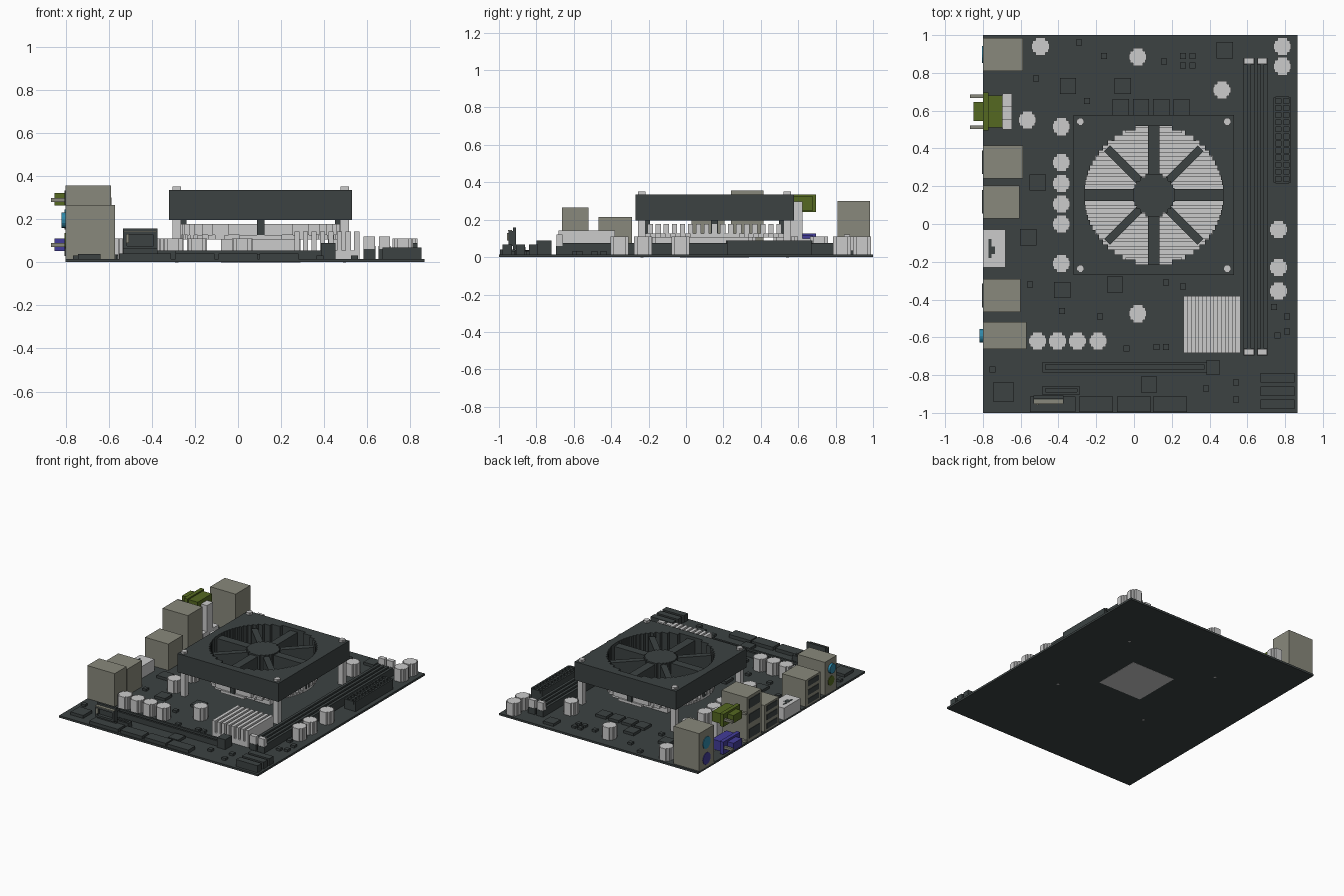
import bpy
import bmesh
from math import radians, sqrt
from mathutils import Matrix, Vector

cube = bpy.data.objects.get("Cube")
if cube:
    bpy.data.objects.remove(cube, do_unlink=True)


def material(name, r, g, b):
    mat = bpy.data.materials.new(name)
    mat.use_nodes = True
    mat.diffuse_color = (r, g, b, 1)
    bsdf = next(n for n in mat.node_tree.nodes if n.type == 'BSDF_PRINCIPLED')
    bsdf.inputs["Base Color"].default_value = (r, g, b, 1)
    return mat


DARK = material("charcoal", .045, .055, .055)
LIGHT = material("light grey", .6, .6, .6)
TAUPE = material("taupe metal", .25, .25, .2)
GREEN = material("olive green", .09, .14, .015)
PURPLE = material("violet", .055, .045, .32)
TEAL = material("teal", .03, .25, .4)

TOP = .015                      # upper face of the board
CX, CY = .105, .153             # cooler centre


def finish(name, bm, mat):
    bmesh.ops.recalc_face_normals(bm, faces=bm.faces)
    mesh = bpy.data.meshes.new(name)
    bm.to_mesh(mesh)
    bm.free()
    mesh.materials.append(mat)
    obj = bpy.data.objects.new(name, mesh)
    bpy.context.collection.objects.link(obj)
    return obj


def add_box(bm, x0, x1, y0, y1, z0, z1):
    size = Matrix.Diagonal((x1 - x0, y1 - y0, z1 - z0, 1))
    centre = Vector((x0 + x1, y0 + y1, z0 + z1)) / 2
    return bmesh.ops.create_cube(bm, size=1, matrix=Matrix.Translation(centre) @ size)["verts"]


def boxes(name, mat, *spans):
    bm = bmesh.new()
    for span in spans:
        add_box(bm, *span)
    return finish(name, bm, mat)


def squares(name, mat, points, half, z0, z1):
    return boxes(name, mat, *[(x - half, x + half, y - half, y + half, z0, z1) for x, y in points])


def prism(name, mat, outlines, z0, z1):
    """Extrude flat outlines; inner outlines become holes."""
    bm = bmesh.new()
    edges = []
    for outline in outlines:
        ring = [bm.verts.new((x, y, z0)) for x, y in outline]
        edges += [bm.edges.new((a, b)) for a, b in zip(ring, ring[1:] + ring[:1])]
    bmesh.ops.triangle_fill(bm, edges=edges, use_beauty=True)
    grown = bmesh.ops.extrude_face_region(bm, geom=bm.faces[:])["geom"]
    moved = [v for v in grown if isinstance(v, bmesh.types.BMVert)]
    bmesh.ops.translate(bm, verts=moved, vec=(0, 0, z1 - z0))
    return finish(name, bm, mat)


def stepped_circle(cx, cy, radius, steps):
    """Circle outline built from square stair steps."""
    quarter = []
    for i in range(steps):
        low, high = radius * i / steps, radius * (i + 1) / steps
        mid = (low + high) / 2
        width = sqrt(radius ** 2 - mid ** 2)
        if i:
            quarter.append((width, low))
        quarter.append((width, high))
    right = [(x, -y) for x, y in reversed(quarter)] + quarter
    left = [(-x, -y) for x, y in right]
    return [(cx + x, cy + y) for x, y in right + left]


def disc(name, mat, x, y, z, radius, depth):
    """Round plate facing the rear panel side."""
    bm = bmesh.new()
    place = Matrix.Translation((x, y, z)) @ Matrix.Rotation(radians(90), 4, 'Y')
    bmesh.ops.create_cone(bm, cap_ends=True, segments=16, radius1=radius,
                          radius2=radius, depth=depth, matrix=place)
    return finish(name, bm, mat)


# Board
boxes("circuit_board", DARK, (-.8, .866, -1, 1, 0, TOP))

# Rear ports: y range, inner x, height
ports = {
    "keyboard_mouse_port": (.81, .985, -.587, .3),
    "network_port": (.24, .415, -.588, .355),
    "upper_usb_port": (.03, .205, -.605, .215),
    "lower_usb_port": (-.467, -.29, -.602, .215),
    "audio_port": (-.662, -.52, -.57, .265),
}
for name, (y0, y1, x1, top) in ports.items():
    boxes(name, TAUPE, (-.8, x1, y0, y1, TOP, top))
    if "usb" in name or "network" in name:
        step = (top - TOP) / 3
        boxes(name + "_openings", DARK, *[
            (-.804, -.799, y0 + .025, y1 - .025, TOP + step * (i + .2), TOP + step * (i + .8))
            for i in range(3)])
for z, mat, label in ((.2, TEAL, "mouse"), (.08, PURPLE, "keyboard")):
    disc(label + "_socket", mat, -.8, .898, z, .045, .008)
disc("line_in_jack", TEAL, -.806, -.592, .195, .036, .024)
disc("line_out_jack", GREEN, -.8, -.592, .1, .036, .008)

# Flat light connector beside the ports
boxes("side_connector", LIGHT, (-.8, -.68, -.23, -.03, TOP, .105))
boxes("side_connector_slots", DARK, (-.77, -.755, -.18, -.08, .104, .107),
      (-.755, -.735, -.16, -.12, .104, .107))

# Two stacked video connectors
for name, mat, z in (("upper_video_port", GREEN, .24), ("lower_video_port", PURPLE, .03)):
    boxes(name, mat, (-.8, -.77, .495, .695, z, z + .095),
          (-.77, -.695, .51, .68, z + .01, z + .085),
          (-.85, -.8, .545, .645, z + .022, z + .08))
    boxes(name + "_screws", TAUPE, *[
        (-.868, -.78, y - .009, y + .009, z + .04, z + .058) for y in (.513, .677)])
boxes("video_port_support", LIGHT, (-.695, -.645, .5, .69, TOP, .1),
      (-.695, -.645, .55, .622, .1, .297))

# Capacitors
cap_points = [(-.495, .94), (.02, .885), (.785, .94), (.785, .835), (.465, .71), (-.565, .55),
              (.765, -.03), (.765, -.23), (.765, -.355), (.02, -.475)]
cap_points += [(-.385, y) for y in (.515, .325, .215, .105, 0, -.21)]
cap_points += [(x, -.62) for x in (-.51, -.405, -.3, -.19)]
for i, (x, y) in enumerate(cap_points):
    prism("capacitor_%d" % i, LIGHT, [stepped_circle(x, y, .048, 3)], TOP, .11)

# Chips
squares("large_chips", DARK, [(-.35, .73), (-.06, .73), (.48, .92), (-.51, .22), (-.56, -.07),
                              (-.38, -.35), (-.1, -.32), (.08, -.85)], .043, TOP, .035)
squares("regulator_chips", DARK, [(-.07 + i * .107, .62) for i in range(4)], .043, TOP, .035)
squares("corner_chip", DARK, [(-.69, -.89)], .053, TOP, .037)
squares("small_chips", DARK, [
    (-.29, .96), (-.16, .89), (.16, .86), (-.52, .77), (-.25, .65), (-.55, -.32),
    (-.38, -.46), (-.18, -.49), (.17, -.31), (.26, -.33), (-.75, -.77), (-.04, -.66),
    (.12, -.65), (.17, -.65), (.38, -.87), (.54, -.84), (.54, -.93), (.74, -.44),
    (.81, -.49), (.81, -.57), (.76, -.59)], .016, TOP, .032)
squares("chip_cluster", DARK, [(x, y) for x in (.26, .31) for y in (.84, .89)], .016, TOP, .032)

# Memory slots with end clips
for i, x in enumerate((.609, .679)):
    boxes("memory_slot_%d" % i, DARK, (x - .028, x - .007, -.66, .845, TOP, .075),
          (x + .007, x + .028, -.66, .845, TOP, .075),
          (x - .007, x + .007, -.66, .845, TOP, .055),
          (x - .028, x + .028, -.695, -.66, TOP, .06),
          (x - .028, x + .028, .845, .88, TOP, .06))
    boxes("memory_clips_%d" % i, LIGHT, *[
        (x - .026, x + .026, y - .016, y + .016, .06, .12) for y in (-.677, .862)])

# Power connector with two rows of holes
cell = .45 / 12
wall = .012
boxes("power_connector", DARK, (.738, .832, .22, .67, TOP, .07),
      *[(x - wall / 2, x + wall / 2, .22, .67, .07, .09) for x in (.744, .785, .826)],
      *[(.75, .82, .22 + cell * i - wall / 2, .22 + cell * i + wall / 2, .07, .09)
        for i in range(13)])


def slot(name, x0, x1, y0, y1, top):
    rim = .015
    boxes(name, DARK, (x0, x1, y0, y0 + rim, TOP, top), (x0, x1, y1 - rim, y1, TOP, top),
          (x0, x0 + rim, y0 + rim, y1 - rim, TOP, top),
          (x1 - rim, x1, y0 + rim, y1 - rim, TOP, top))


# Expansion slots and edge connectors
slot("long_expansion_slot", -.484, .385, -.785, -.73, .055)
slot("short_expansion_slot", -.484, -.288, -.905, -.857, .055)
boxes("expansion_latch", DARK, (.385, .453, -.8, -.72, TOP, .09))
boxes("drive_connectors", DARK, *[(.67, .85, y, y + .05, TOP, .068) for y in (-.84, -.91, -.98)])
boxes("front_headers", DARK, *[(x, x + .18, -.995, -.912, TOP, .04) for x in (-.29, -.09, .1)],
      (-.55, -.31, -.995, -.912, TOP, .04))
boxes("upright_connector", DARK, (-.533, -.373, -.925, -.908, .04, .157),
      (-.533, -.515, -.95, -.925, .06, .14), (-.391, -.373, -.95, -.925, .06, .14),
      (-.515, -.391, -.95, -.925, .06, .075), (-.515, -.391, -.95, -.925, .125, .14))
boxes("upright_connector_contacts", TAUPE, (-.53, -.376, -.953, -.93, .14, .145),
      (-.52, -.505, -.957, -.95, .09, .13))

# Chipset heat sink
boxes("chipset_heatsink_base", LIGHT, (.262, .563, -.683, -.38, TOP, .055))
boxes("chipset_heatsink_fins", LIGHT, *[
    (.262 + i * .0395, .262 + i * .0395 + .024, -.683, -.38, .055, .143) for i in range(8)])

# Processor socket and cooler fins
squares("processor_socket", LIGHT, [(CX, CY)], .185, -.001, .105)
prism("cooler_base", LIGHT, [stepped_circle(CX, CY, .37, 14)], .105, .125)
fins = []
for i in range(-8, 9):
    y = CY + i * .043
    half = sqrt(.375 ** 2 - (y - CY) ** 2)
    fins.append((CX - half, CX + half, y - .014, y + .014, .125, .178))
boxes("cooler_fins", LIGHT, *fins)

# Fan frame with a stepped round opening
H = .424
frame = [(CX + sx * H, CY + sy * H) for sx, sy in ((-1, -1), (1, -1), (1, 1), (-1, 1))]
prism("fan_frame", DARK, [frame, stepped_circle(CX, CY, .367, 14)], .195, .335)

# Hub, spokes and drop clips
prism("fan_hub", DARK, [stepped_circle(CX, CY, .112, 6)], .2, .325)
bm = bmesh.new()
for i in range(8):
    half, reach = (.022, .35) if i % 2 else (.031, .367)
    verts = add_box(bm, .09, reach, -half, half, .2, .315)
    if i % 2 == 0:
        verts += add_box(bm, .345, .375, -.018, .018, .125, .2)
    bmesh.ops.rotate(bm, verts=verts, matrix=Matrix.Rotation(radians(45 * i), 3, 'Z'))
bmesh.ops.translate(bm, verts=bm.verts, vec=(CX, CY, 0))
finish("fan_spokes", bm, DARK)

# Cooler legs and screws
corners = [(CX + sx * .389, CY + sy * .389) for sx in (-1, 1) for sy in (-1, 1)]
squares("cooler_legs", LIGHT, corners, .02, TOP, .195)
squares("leg_pins", LIGHT, corners, .008, -.001, TOP)
for i, (x, y) in enumerate(corners):
    prism("frame_screw_%d" % i, LIGHT, [stepped_circle(x, y, .02, 3)], .335, .352)
